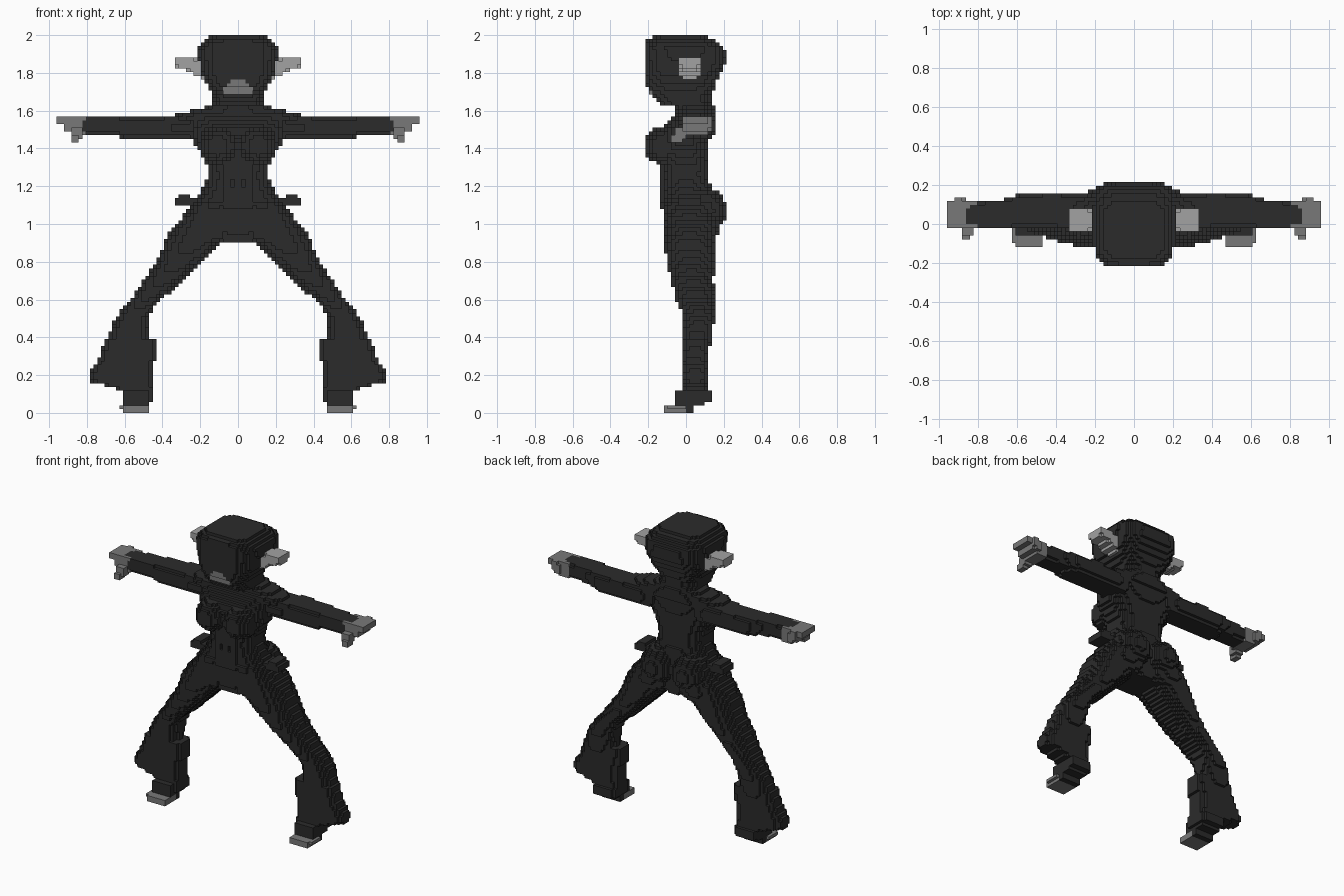
import bpy

cube = bpy.data.objects.get("Cube")
if cube:
    bpy.data.objects.remove(cube, do_unlink=True)

V = 2 / 102          # edge of one block
taken = {}           # block -> part name, so parts never overlap
parts = {}           # part name -> material


def material(name, value):
    m = bpy.data.materials.new(name)
    m.use_nodes = True
    col = (value, value, value, 1)
    m.diffuse_color = col
    m.node_tree.nodes["Principled BSDF"].inputs["Base Color"].default_value = col
    return m


dark = material("charcoal", 0.024)
grey = material("mid grey", 0.19)
pale = material("light grey", 0.36)


def centre(c):
    return tuple((k + 0.5) * V for k in c)


def loft(rows, axis="z", p=2.5):
    """Blocks inside a lofted rounded section; rows hold (t, a0, a1, b0, b1)."""
    rows = sorted(rows)
    out = set()
    for k in range(int(rows[0][0] / V) - 1, int(rows[-1][0] / V) + 2):
        t = (k + 0.5) * V
        for r, s in zip(rows, rows[1:]):
            if r[0] <= t < s[0]:
                f = (t - r[0]) / (s[0] - r[0])
                a0, a1, b0, b1 = (u + (v - u) * f for u, v in zip(r[1:], s[1:]))
                for i in range(round(a0 / V), round(a1 / V)):
                    for j in range(round(b0 / V), round(b1 / V)):
                        u = abs(((i + .5) * V - (a0 + a1) / 2) / ((a1 - a0) / 2))
                        v = abs(((j + .5) * V - (b0 + b1) / 2) / ((b1 - b0) / 2))
                        if u ** p + v ** p <= 1.02:
                            out.add((i, j, k) if axis == "z" else (k, i, j))
                break
    return out


def box(x0, x1, y0, y1, z0, z1):
    return {(i, j, k) for i in range(round(x0 / V), round(x1 / V))
            for j in range(round(y0 / V), round(y1 / V))
            for k in range(round(z0 / V), round(z1 / V))}


def ball(c, r):
    cells = box(*[v for q, s in zip(c, r) for v in (q - s, q + s)])
    return {b for b in cells
            if sum(((q - m) / s) ** 2 for q, m, s in zip(centre(b), c, r)) <= 1.05}


def part(name, cells, mat):
    parts[name] = mat
    for c in cells:
        taken.setdefault(c, name)


def pair(name, cells, mat):
    part("left_" + name, cells, mat)
    part("right_" + name, {(-1 - i, j, k) for i, j, k in cells}, mat)


def centred(rows):
    return [(z, -w, w, y0, y1) for z, w, y0, y1 in rows]


# Head with a flat-fronted face; the mouth takes its front blocks
head = loft(centred([
    (1.63, .13, -.13, .12), (1.66, .13, -.16, .12), (1.70, .14, -.195, .14),
    (1.74, .165, -.215, .16), (1.80, .20, -.22, .185), (1.86, .205, -.22, .215),
    (1.93, .21, -.22, .205), (1.965, .19, -.215, .165), (2.0, .145, -.17, .11)]), p=3.6)


def is_mouth(c):
    x, y, z = centre(c)
    return y < -.13 and z > 1.69 and (x / .075) ** 2 + ((z - 1.69) / .075) ** 2 < 1


mouth = {c for c in head if is_mouth(c)}
part("mouth", mouth, grey)
part("head", head, dark)

# Ears
pair("ear", loft([(.17, -.04, .08, 1.77, 1.86), (.22, -.04, .08, 1.78, 1.87),
                  (.24, -.04, .08, 1.80, 1.885), (.29, -.04, .08, 1.82, 1.885),
                  (.325, -.03, .07, 1.83, 1.885)], "x", 4), pale)

# Neck and shoulder slope
part("neck", loft(centred([
    (1.55, .36, -.08, .15), (1.575, .35, -.07, .15), (1.595, .27, -.05, .15),
    (1.615, .18, -.05, .15), (1.64, .14, -.05, .14), (1.68, .13, -.05, .12)]), p=2.5), dark)

# Torso, waist and hips
part("torso", loft(centred([
    (.91, .12, -.10, .13), (1.0, .26, -.12, .14), (1.10, .24, -.13, .14),
    (1.20, .18, -.125, .13), (1.25, .16, -.125, .12), (1.30, .165, -.125, .12),
    (1.36, .19, -.13, .12), (1.41, .225, -.14, .12), (1.47, .24, -.15, .13),
    (1.53, .25, -.11, .14), (1.56, .30, -.08, .15)]), p=2.6), dark)
pair("bust", ball((.105, -.12, 1.415), (.10, .10, .095)), dark)
pair("buttock", ball((.115, .10, 1.07), (.12, .11, .12)), dark)

# Belly plate with two slots, and hip pouches
slots = box(.01, .03, -.16, -.1, 1.19, 1.23)
slots |= {(-1 - i, j, k) for i, j, k in slots}
part("belly_plate", box(-.085, .085, -.137, -.098, 1.08, 1.33) - slots, dark)
pair("hip_pouch", box(.20, .335, -.04, .08, 1.10, 1.145)
     | box(.25, .315, -.04, .08, 1.10, 1.165), dark)

# Arms end in a rounded cuff inside the grey hands
pair("arm", loft([
    (.15, -.03, .14, 1.45, 1.57), (.34, -.03, .16, 1.455, 1.57),
    (.45, -.02, .165, 1.455, 1.57), (.61, -.02, .145, 1.455, 1.57),
    (.63, -.02, .13, 1.47, 1.57), (.75, -.02, .12, 1.475, 1.57),
    (.80, -.02, .11, 1.475, 1.57), (.86, .01, .08, 1.51, 1.57)], "x", 3.5), dark)
pair("hand", loft([
    (.80, -.02, .11, 1.47, 1.57), (.86, -.02, .12, 1.465, 1.57),
    (.88, -.02, .135, 1.48, 1.57), (.92, -.02, .135, 1.50, 1.57),
    (.93, -.02, .12, 1.52, 1.57), (.97, -.02, .11, 1.53, 1.57)], "x", 6), grey)
pair("thumb", box(.82, .88, -.05, .0, 1.45, 1.51)
     | box(.84, .88, -.075, -.02, 1.43, 1.47), grey)

# Legs down to the knee
pair("leg", loft([
    (.36, .48, .70, -.02, .13), (.43, .48, .68, -.02, .14), (.50, .47, .65, -.02, .155),
    (.55, .45, .61, -.03, .155), (.60, .41, .57, -.05, .155), (.65, .345, .535, -.06, .15),
    (.70, .30, .50, -.08, .145), (.75, .24, .465, -.09, .15), (.80, .19, .43, -.10, .155),
    (.85, .14, .41, -.11, .155), (.905, .09, .39, -.115, .16), (.92, .0, .385, -.12, .165),
    (1.0, .0, .33, -.12, .17), (1.05, .0, .285, -.125, .16), (1.12, .0, .235, -.13, .14)]), dark)

# Flared trouser bottoms
pair("trouser_flare", loft([
    (.05, .45, .60, -.04, .13), (.12, .45, .62, -.03, .125), (.155, .45, .74, -.02, .115),
    (.17, .45, .785, -.02, .115), (.21, .45, .785, -.02, .115), (.275, .45, .745, -.02, .115),
    (.28, .43, .74, -.02, .115), (.39, .43, .70, -.02, .115), (.40, .48, .695, -.02, .12)],
    p=4), dark)

# Shoes: grey toe cap, dark sole and heel
pair("toe_cap", box(.47, .60, -.12, .0, 0, .04) | box(.59, .62, -.09, .0, .02, .04), grey)
pair("shoe", box(.47, .60, .0, .03, 0, .04) | box(.47, .60, -.06, .09, .04, .06)
     | box(.47, .60, -.06, .13, .06, .12), dark)

# Turn the blocks of each part into one mesh of exposed faces
SIDES = [((1, 0, 0), [(1, 0, 0), (1, 1, 0), (1, 1, 1), (1, 0, 1)]),
         ((-1, 0, 0), [(0, 0, 0), (0, 0, 1), (0, 1, 1), (0, 1, 0)]),
         ((0, 1, 0), [(0, 1, 0), (0, 1, 1), (1, 1, 1), (1, 1, 0)]),
         ((0, -1, 0), [(0, 0, 0), (1, 0, 0), (1, 0, 1), (0, 0, 1)]),
         ((0, 0, 1), [(0, 0, 1), (1, 0, 1), (1, 1, 1), (0, 1, 1)]),
         ((0, 0, -1), [(0, 0, 0), (0, 1, 0), (1, 1, 0), (1, 0, 0)])]


def add(a, b):
    return tuple(p + q for p, q in zip(a, b))


for name, mat in parts.items():
    verts, faces = {}, []
    for c in (c for c, n in taken.items() if n == name):
        for normal, corners in SIDES:
            if add(c, normal) not in taken:
                faces.append([verts.setdefault(add(c, k), len(verts)) for k in corners])
    if not faces:
        continue
    mesh = bpy.data.meshes.new(name)
    mesh.from_pydata([tuple(k * V for k in v) for v in verts], [], faces)
    mesh.materials.append(mat)
    bpy.context.collection.objects.link(bpy.data.objects.new(name, mesh))
